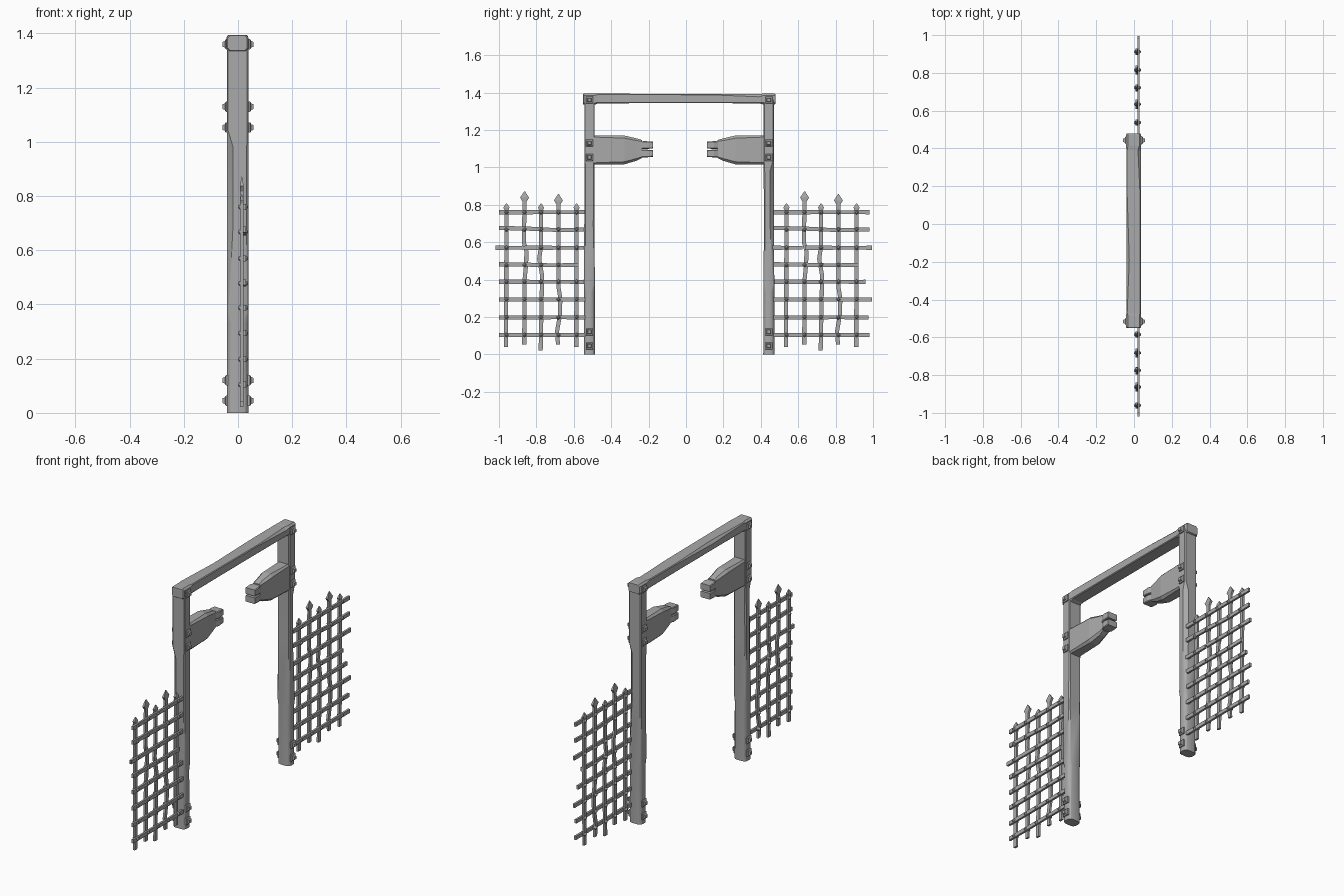
import bpy, bmesh, math

cube = bpy.data.objects.get("Cube")
if cube:
    bpy.data.objects.remove(cube, do_unlink=True)

grey = bpy.data.materials.new("weathered_grey")
grey.use_nodes = True
grey.diffuse_color = (0.4, 0.4, 0.4, 1)
grey.node_tree.nodes["Principled BSDF"].inputs["Base Color"].default_value = (0.4, 0.4, 0.4, 1)

AXES = {"x": lambda t, a, b: (t, a, b),
        "y": lambda t, a, b: (a, t, b),
        "z": lambda t, a, b: (a, b, t)}


def outline(ca, cb, ha, hb, radii=0, flat=True, steps=4):
    """Rectangle whose corners are square, chamfered (flat) or rounded."""
    if not radii:
        steps, radii = 1, 0
    if not isinstance(radii, tuple):
        radii = (radii,) * 4
    signs = ((1, 1), (-1, 1), (-1, -1), (1, -1))
    pts = []
    for k, ((sa, sb), r) in enumerate(zip(signs, radii)):
        for i in range(steps):
            f = i / max(steps - 1, 1)
            ang = math.pi / 2 * (k + f)
            u, v = math.cos(ang), math.sin(ang)
            if flat:
                a0, a1 = math.pi / 2 * k, math.pi / 2 * (k + 1)
                u = math.cos(a0) * (1 - f) + math.cos(a1) * f
                v = math.sin(a0) * (1 - f) + math.sin(a1) * f
            pts.append((ca + sa * (ha - r) + r * u, cb + sb * (hb - r) + r * v))
    return pts


def loft(bm, axis, sections):
    """Skin a closed solid through (position, outline arguments...) sections."""
    rings = [[bm.verts.new(AXES[axis](s[0], a, b)) for a, b in outline(*s[1:])]
             for s in sections]
    n = len(rings[0])
    for lo, hi in zip(rings, rings[1:]):
        for i in range(n):
            j = (i + 1) % n
            bm.faces.new((lo[i], lo[j], hi[j], hi[i]))
    bm.faces.new(rings[0])
    bm.faces.new(rings[-1])


def finish(name, bm, smooth=False):
    bmesh.ops.recalc_face_normals(bm, faces=bm.faces[:])
    mesh = bpy.data.meshes.new(name)
    bm.to_mesh(mesh)
    bm.free()
    mesh.materials.append(grey)
    obj = bpy.data.objects.new(name, mesh)
    bpy.context.collection.objects.link(obj)
    if smooth:
        bpy.ops.object.select_all(action="DESELECT")
        obj.select_set(True)
        bpy.context.view_layer.objects.active = obj
        bpy.ops.object.shade_smooth_by_angle(angle=math.radians(28))
    return obj


POSTS = {"front": -0.516, "back": 0.443}

# Posts: rounded foot, worn square shaft above
for name, y in POSTS.items():
    d = 1 if name == "front" else -1
    worn = (0.006, 0.006, 0.022, 0.006) if d > 0 else (0.022, 0.006, 0.006, 0.006)
    bm = bmesh.new()
    loft(bm, "z", [
        (0.0, -0.001, y, 0.040, 0.030, 0.022, False),
        (0.33, -0.001, y, 0.040, 0.029, 0.022, False),
        (0.37, -0.001, y, 0.040, 0.029, 0.007),
        (0.70, -0.001, y - d * 0.001, 0.039, 0.027, worn),
        (0.98, -0.001, y, 0.039, 0.028, worn),
        (1.04, -0.001, y, 0.040, 0.028, 0.005),
        (1.36, -0.001, y, 0.040, 0.028, 0.005)])
    finish(name + "_post", bm, True)

# Top beam with thicker, chamfered ends
bm = bmesh.new()
loft(bm, "y", [
    (-0.551, -0.002, 1.365, 0.036, 0.027, 0.008),
    (-0.546, -0.002, 1.365, 0.040, 0.030, 0.010),
    (-0.487, -0.002, 1.365, 0.040, 0.030, 0.010),
    (-0.470, -0.002, 1.368, 0.038, 0.026, 0.004),
    (-0.190, -0.002, 1.368, 0.038, 0.025, (0.004, 0.015, 0.004, 0.004)),
    (0.150, -0.002, 1.367, 0.038, 0.024, 0.004),
    (0.390, -0.002, 1.367, 0.038, 0.025, (0.015, 0.004, 0.004, 0.004)),
    (0.415, -0.002, 1.365, 0.040, 0.029, 0.010),
    (0.473, -0.002, 1.365, 0.040, 0.029, 0.010),
    (0.479, -0.002, 1.365, 0.036, 0.026, 0.008)])
finish("top_beam", bm)

# Carved brackets reaching inward, each with a split tip
ARM = [(-0.495, 0, 1.093, 0.037, 0.077, 0.008),
       (-0.330, 0, 1.093, 0.037, 0.077, 0.014),
       (-0.265, 0, 1.095, 0.028, 0.060, 0.012),
       (-0.235, 0, 1.098, 0.024, 0.048, 0.006)]
TIP = [(-0.240, 0, 0.023, 0.020), (-0.215, 0, 0.032, 0.021), (-0.177, 0, 0.031, 0.018)]
for name in POSTS:
    def place(t):
        return t if name == "front" else -t - 0.066
    bm = bmesh.new()
    loft(bm, "y", [(place(s[0]),) + s[1:] for s in ARM])
    for z in (1.074, 1.119):
        loft(bm, "y", [(place(t), x, z, hx, hz, 0.004) for t, x, hx, hz in TIP])
    finish(name + "_bracket", bm)

# Square bolts on both sides of the posts
bm = bmesh.new()
for y in POSTS.values():
    for z in (0.045, 0.12, 1.053, 1.13, 1.36):
        for s in (-1, 1):
            loft(bm, "x", [(s * x, y, z, h, h) for x, h in
                           ((0.034, 0.019), (0.044, 0.019), (0.047, 0.016),
                            (0.048, 0.012), (0.057, 0.009))])
finish("post_bolts", bm)

# Lattice fences: position, top, bottom and bends (height, shift) of each upright
UPRIGHTS = [(-0.960, 0.807, 0.040, ()),
            (-0.863, 0.872, 0.053, ((0.40, 0), (0.48, 0.008), (0.55, 0.010), (0.60, -0.004))),
            (-0.775, 0.807, 0.022, ((0.34, 0.004), (0.42, 0.006), (0.51, -0.010), (0.58, 0))),
            (-0.682, 0.857, 0.052, ((0.12, -0.008), (0.21, 0.008), (0.30, 0.010), (0.36, 0))),
            (-0.585, 0.807, 0.040, ())]
# Height, start, end and droop of each rail
RAILS = [(0.760, -1.0, -0.515, 0), (0.668, -1.0, -0.515, 0.008),
         (0.570, -1.0, -0.878, 0), (0.570, -0.862, -0.503, 0),
         (0.478, -1.0, -0.575, 0.004), (0.388, -1.0, -0.537, 0),
         (0.294, -1.0, -0.503, 0), (0.198, -1.0, -0.52, 0), (0.104, -1.0, -0.515, 0)]

for name, shift in (("front", 0), ("back", 1.497)):
    # Uprights with spear points
    bm = bmesh.new()
    for y, top, foot, bends in UPRIGHTS:
        y += shift
        tall = top > 0.82
        head, wide = (0.055, 0.024) if tall else (0.035, 0.016)
        path = ((foot, -0.002),) + bends + ((top - head, 0),)
        loft(bm, "z", [(z, 0.014, y + dy, 0.006, 0.011) for z, dy in path] +
             [(top - head * 0.62, 0.014, y, 0.007, wide),
              (top, 0.014, y, 0.001, 0.002)])
    finish(name + "_fence_uprights", bm)

    # Rails
    bm = bmesh.new()
    for z, start, end, droop in RAILS:
        if shift and start == -1.0:
            start = -1.03
        mid = (start + end) / 2
        loft(bm, "y", [(start + shift, 0.024, z + droop, 0.006, 0.011),
                       (mid - 0.08 + shift, 0.024, z + droop / 2, 0.006, 0.011),
                       (mid + 0.08 + shift, 0.024, z - droop / 2, 0.006, 0.010),
                       (end + shift, 0.024, z, 0.006, 0.011)])
    finish(name + "_fence_rails", bm)

    # Rivets at the crossings
    bm = bmesh.new()
    for z in sorted({rail[0] for rail in RAILS}):
        for y, top, foot, bends in UPRIGHTS:
            if (z == 0.478 and y > -0.6) or (z == 0.57 and y == -0.863):
                continue
            loft(bm, "x", [(x, y + shift, z, h, h, h * 0.7) for x, h in
                           ((0.0, 0.004), (0.006, 0.009), (0.009, 0.011),
                            (0.029, 0.011), (0.032, 0.008), (0.037, 0.004))])
    finish(name + "_fence_rivets", bm)
